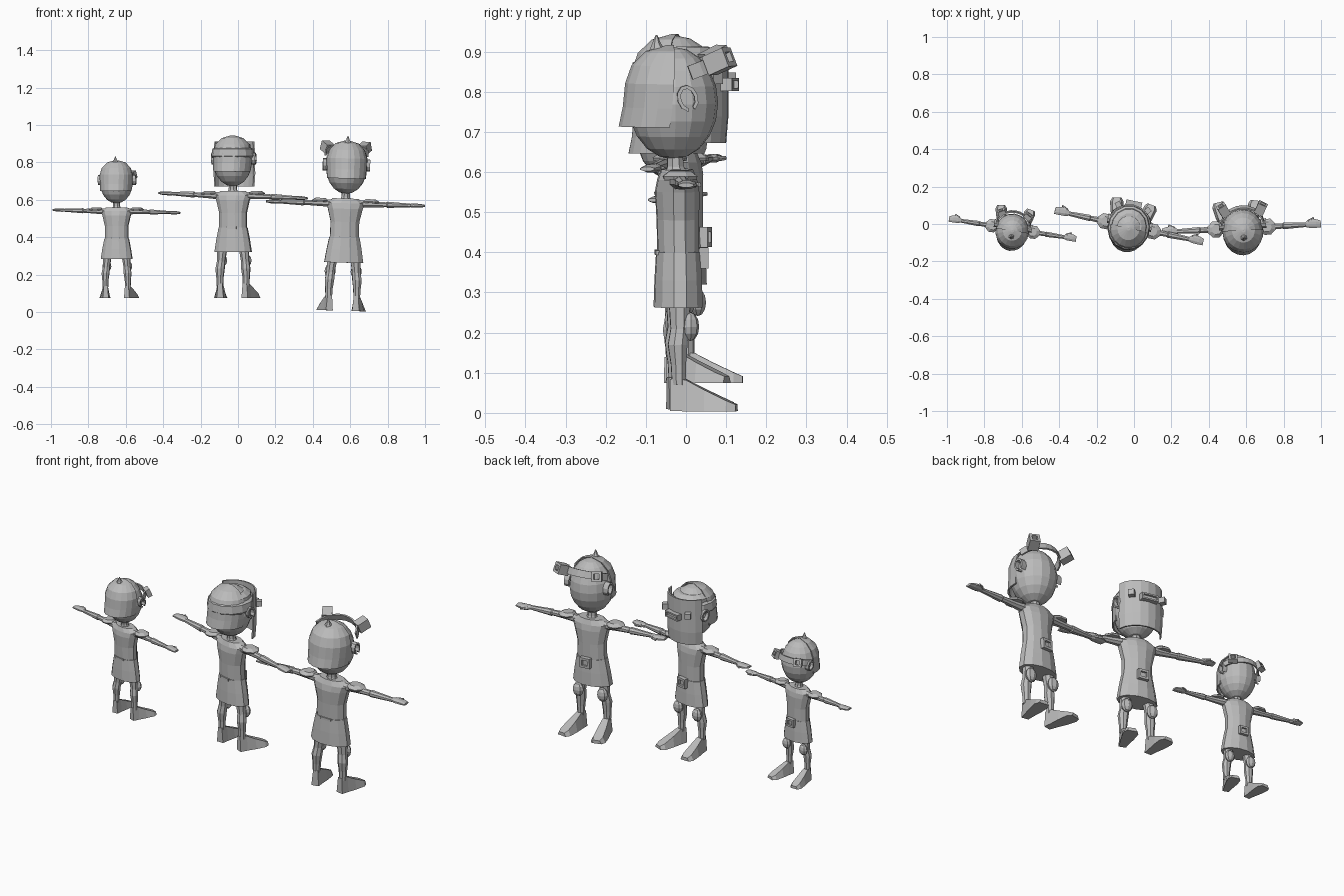
import bpy, bmesh, math
from mathutils import Matrix, Vector

if "Cube" in bpy.data.objects:
    bpy.data.objects.remove(bpy.data.objects["Cube"])

grey = bpy.data.materials.new("plain_grey")
grey.diffuse_color = (0.5, 0.5, 0.5, 1)
grey.use_nodes = True
grey.node_tree.nodes["Principled BSDF"].inputs["Base Color"].default_value = grey.diffuse_color
M = Matrix()      # placement of the figure being built
PRE = ""          # name prefix of that figure


def finish(bm, name, local=Matrix()):
    bmesh.ops.recalc_face_normals(bm, faces=bm.faces)
    bm.transform(M @ local)
    me = bpy.data.meshes.new(PRE + name)
    bm.to_mesh(me)
    bm.free()
    me.materials.append(grey)
    ob = bpy.data.objects.new(PRE + name, me)
    bpy.context.collection.objects.link(ob)


def skin(bm, rings, closed=True):
    n = len(rings[0])
    for a, b in zip(rings, rings[1:]):
        for i in range(n if closed else n - 1):
            j = (i + 1) % n
            bm.faces.new((a[i], a[j], b[j], b[i]))


def loft(name, secs, n=10, local=Matrix(), off=0.5):
    """Closed tube along local z; secs = (z, rx, ry, cx, cy)."""
    bm = bmesh.new()
    rings = []
    for z, rx, ry, cx, cy in secs:
        rings.append([bm.verts.new((cx + rx * math.cos(t), cy + ry * math.sin(t), z))
                      for t in [2 * math.pi * (i + off) / n for i in range(n)]])
    skin(bm, rings)
    bm.faces.new(rings[0])
    bm.faces.new(rings[-1])
    finish(bm, name, local)


def shell(name, secs, a0, a1, n, thick, local=Matrix()):
    """Curved plate; secs = (z, rx, ry, cy), swept from angle a0 to a1 (degrees)."""
    bm = bmesh.new()
    loops = []
    for d in (0, thick):
        loops.append([[bm.verts.new(((rx - d) * math.cos(t), cy + (ry - d) * math.sin(t), z))
                       for t in [math.radians(a0 + (a1 - a0) * i / n) for i in range(n + 1)]]
                      for z, rx, ry, cy in secs])
    o, i = loops
    skin(bm, o, False)
    skin(bm, i, False)
    rim = [o[0] + o[-1][::-1], i[0] + i[-1][::-1]]
    m = len(o[0])
    skin(bm, [o[0], i[0]], False)
    skin(bm, [o[-1], i[-1]], False)
    for e in (0, m - 1):
        skin(bm, [[r[e] for r in o], [r[e] for r in i]], False)
    finish(bm, name, local)


def box(name, c, s, rot=Matrix(), taper=1.0):
    bm = bmesh.new()
    bmesh.ops.create_cube(bm, size=1)
    for v in bm.verts:
        k = taper if v.co.z > 0 else 1
        v.co = Vector((v.co.x * s[0] * k, v.co.y * s[1] * k, v.co.z * s[2]))
    finish(bm, name, Matrix.Translation(c) @ rot)


def frame(name, c, w, h, bar, depth, rot=Matrix()):
    """Square ring standing in the xz plane."""
    bm = bmesh.new()
    rings = []
    for y, k in ((-depth, 0), (depth, 0), (depth, bar), (-depth, bar)):
        rings.append([bm.verts.new((sx * (w / 2 - k), y / 2, sz * (h / 2 - k)))
                      for sx, sz in ((-1, -1), (1, -1), (1, 1), (-1, 1))])
    skin(bm, rings + rings[:1])
    finish(bm, name, Matrix.Translation(c) @ rot)


def ball(name, c, s, u=10, v=6):
    bm = bmesh.new()
    bmesh.ops.create_uvsphere(bm, u_segments=u, v_segments=v, radius=1)
    finish(bm, name, Matrix.Translation(c) @ Matrix.Diagonal((*s, 1)))


def body(arm_tilt):
    # tunic with skirt, collar and neck
    loft("tunic", [(.33, .089, .055, 0, -.005), (.40, .08, .053, 0, -.005), (.48, .079, .054, 0, -.006),
                   (.55, .096, .056, 0, -.008), (.58, .108, .05, 0, -.008), (.605, .07, .04, 0, -.008)], 12)
    loft("skirt", [(.262, .108, .062, 0, -.005), (.33, .097, .06, 0, -.005), (.40, .083, .056, 0, -.005)], 12)
    loft("neck", [(.59, .034, .032, 0, -.01), (.612, .024, .022, 0, -.012), (.66, .022, .02, 0, -.015)], 8)
    # belt buckle and back tag
    frame("belt_buckle", (0, .058, .385), .056, .052, .012, .022)
    box("buckle_plate", (0, .052, .385), (.05, .012, .045))
    box("back_tag", (0, -.058, .398), (.06, .009, .012))
    for side, s in (("left", -1), ("right", 1)):
        # legs, knee pads, feet
        x = .075 * s
        loft(side + "_leg", [(.07, .019, .018, x, -.007), (.12, .021, .02, x, -.008), (.17, .027, .026, x * .98, -.01),
                             (.21, .024, .024, x * .92, -.005), (.30, .03, .03, x * .8, -.005)], 8)
        ball(side + "_knee_pad", (x * .93, .022, .215), (.03, .022, .036), 8, 6)
        bm = bmesh.new()
        prof = ((-.027, .005, .085, .019), (.012, .005, .083, .024), (.06, .005, .058, .033),
                (.115, .005, .032, .038), (.138, .005, .022, .026))
        rings = []
        for y, z0, z1, w in prof:
            rings.append([bm.verts.new(p) for p in ((-w, y, z0), (w, y, z0), (w * .65, y, z1), (-w * .65, y, z1))])
        skin(bm, rings)
        bm.faces.new(rings[0])
        bm.faces.new(rings[-1])
        finish(bm, side + "_foot", Matrix.Translation((x, 0, 0)) @ Matrix.Rotation(-.18 * s, 4, 'Z'))
        # arms: tube turned to run along x, then tilted
        A = (Matrix.Translation((.09 * s, -.008, .578)) @ Matrix.Rotation(arm_tilt, 4, 'Y')
             @ Matrix.Rotation(math.pi / 2 * s, 4, 'Y'))
        loft(side + "_arm", [(-.01, .022, .026, 0, 0), (.05, .018, .019, 0, 0), (.13, .014, .015, 0, 0),
                             (.135, .018, .019, 0, 0), (.20, .014, .016, 0, 0), (.255, .011, .013, 0, 0)], 8, A)
        loft(side + "_hand", [(.25, .009, .012, 0, 0), (.275, .012, .026, 0, .006), (.31, .011, .025, 0, .004),
                              (.335, .006, .02, 0, 0)], 8, A)
        loft(side + "_thumb", [(0, .009, .008, 0, 0), (.036, .006, .005, 0, 0)], 6,
             A @ Matrix.Translation((0, .018, .268)) @ Matrix.Rotation(-.5, 4, 'X'))
        # shoulder pad
        loft(side + "_shoulder_pad", [(.584, .043, .043, .138 * s, -.008), (.592, .046, .046, .138 * s, -.008),
                                      (.605, .028, .028, .133 * s, -.008)], 8)


def head(kind):
    ball("head", (0, -.018, .77), (.11, .112, .14), 16, 10)
    # ears: open C-shaped rims
    for side, s in (("left", -1), ("right", 1)):
        R = Matrix.Translation((.112 * s, .012, .785)) @ Matrix.Rotation(math.pi / 2, 4, 'Y') @ Matrix.Rotation(.3, 4, 'Z')
        shell(side + "_ear", [(-.014, .034, .026, 0), (.014, .034, .026, 0)], 20, 340, 9, .009, R)
    # hair falling at the back with a flared hem
    shell("hair", [(.712, .104, .118, -.036), (.76, .108, .114, -.03), (.82, .11, .112, -.026),
                   (.865, .096, .1, -.022), (.9, .062, .066, -.02), (.915, .012, .014, -.018)], 178, 362, 10, .008)
    if kind == "mask":
        # headband, flat cap and raised face mask with viewing slot
        loft("cap_band", [(.79, .113, .12, 0, -.015), (.80, .12, .128, 0, -.015), (.84, .114, .122, 0, -.015),
                          (.848, .1, .108, 0, -.015)], 14)
        loft("flat_cap", [(.84, .1, .108, 0, -.012), (.865, .097, .102, 0, -.012), (.882, .07, .075, 0, -.01)], 14)
        shell("face_mask", [(.63, .118, .105, .005), (.70, .122, .108, .008), (.88, .118, .108, .008)], 12, 168, 8, .008)
        frame("mask_slot", (0, .12, .783), .09, .034, .008, .034)
        box("slot_glass", (0, .118, .783), (.08, .014, .026))
        for s in (-1, 1):
            box("mask_hinge", (.085 * s, .1, .8), (.03, .03, .03), Matrix.Rotation(-.7 * s, 4, 'Z'))
    else:
        # hair spike
        loft("hair_spike", [(.875, .045, .045, 0, -.05), (.9, .022, .022, 0, -.056), (.918, .011, .011, 0, -.06),
                            (.94, .002, .002, 0, -.06)], 6)
        big = kind == "raised"
        z = .842 if big else .80
        # goggle band standing off the forehead, with side clips
        T = Matrix.Translation((0, 0, z)) @ Matrix.Rotation(.35 if big else .2, 4, 'X')
        shell("goggle_band", [(-.018, .12, .115, 0), (.018, .118, .113, 0)], 10, 170, 10, .008, T)
        for side, s in (("left", -1), ("right", 1)):
            c = (.1 * s, .092, z + .035) if big else (.09 * s, .09, z + .02)
            frame(side + "_goggle_clip", c, .05, .05, .012, .03 if not big else .06,
                  Matrix.Rotation(-.5 * s, 4, 'Z') @ Matrix.Rotation(.4, 4, 'X'))


# the three figures: position, scale, yaw, roll, arm tilt, headgear
for PRE, pos, size, yaw, roll, tilt, kind in (
        ("small_", (-.648, -.02, .07), .81, -9, 0, 1.7, "low"),
        ("middle_", (-.025, -.005, .07), .955, -12, 0, 2.6, "mask"),
        ("large_", (.557, -.015, .002), 1.0, 3, 1.7, 0, "raised")):
    M = (Matrix.Translation(pos) @ Matrix.Rotation(math.radians(yaw), 4, 'Z')
         @ Matrix.Rotation(math.radians(roll), 4, 'Y') @ Matrix.Scale(size, 4))
    body(math.radians(tilt))
    head(kind)
